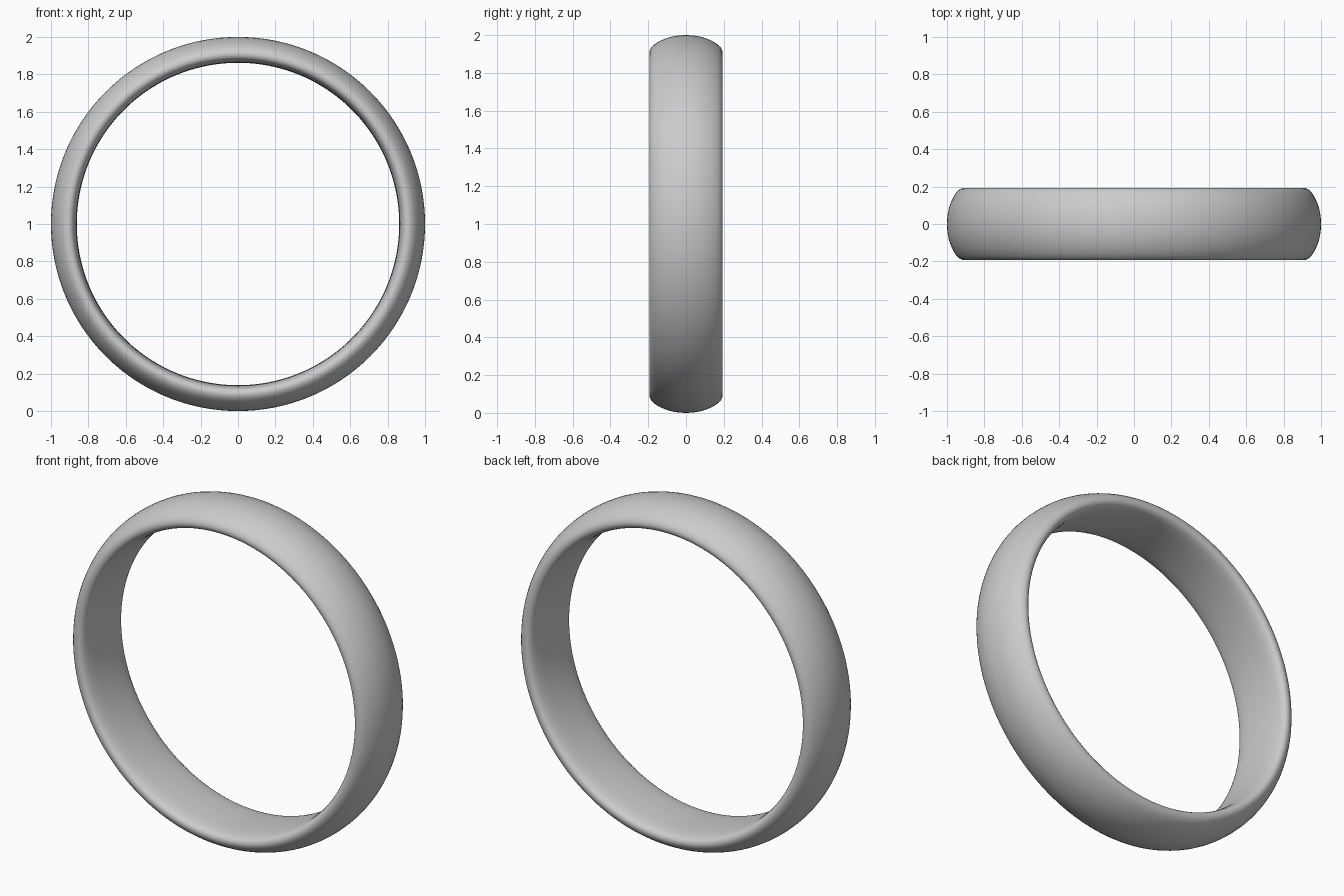
import bpy, bmesh, math
from mathutils import Vector

if "Cube" in bpy.data.objects:
    bpy.data.objects.remove(bpy.data.objects["Cube"])

# Half cross-section of the band (y, radius), from outer crown round to inner crown
half = [(0, 1.0), (0.06, 0.995), (0.11, 0.981), (0.15, 0.962), (0.178, 0.941),
        (0.191, 0.921), (0.193, 0.903), (0.184, 0.886), (0.16, 0.874),
        (0.11, 0.866), (0.05, 0.863), (0, 0.862)]
outline = half + [(-y, r) for y, r in half[-2:0:-1]]


def smooth_loop(points, steps):
    """Closed Catmull-Rom curve through the points."""
    p = [Vector(q) for q in points]
    n = len(p)
    result = []
    for i in range(n):
        a, b, c, d = p[i - 1], p[i], p[(i + 1) % n], p[(i + 2) % n]
        for s in range(steps):
            t = s / steps
            result.append(0.5 * (2 * b + (c - a) * t
                                 + (2 * a - 5 * b + 4 * c - d) * t ** 2
                                 + (3 * b - a - 3 * c + d) * t ** 3))
    return result


# Ring band: sweep the section around the y axis
section = smooth_loop(outline, 2)
segments = 192
bm = bmesh.new()
rings = []
for i in range(segments):
    a = 2 * math.pi * i / segments
    rings.append([bm.verts.new((q.y * math.cos(a), q.x, 1 + q.y * math.sin(a)))
                  for q in section])
for i in range(segments):
    r0, r1 = rings[i], rings[(i + 1) % segments]
    for j in range(len(section)):
        k = (j + 1) % len(section)
        bm.faces.new((r0[j], r0[k], r1[k], r1[j])).smooth = True
bmesh.ops.recalc_face_normals(bm, faces=bm.faces)
mesh = bpy.data.meshes.new("ring_band")
bm.to_mesh(mesh)
bm.free()
bpy.context.collection.objects.link(bpy.data.objects.new("ring_band", mesh))
